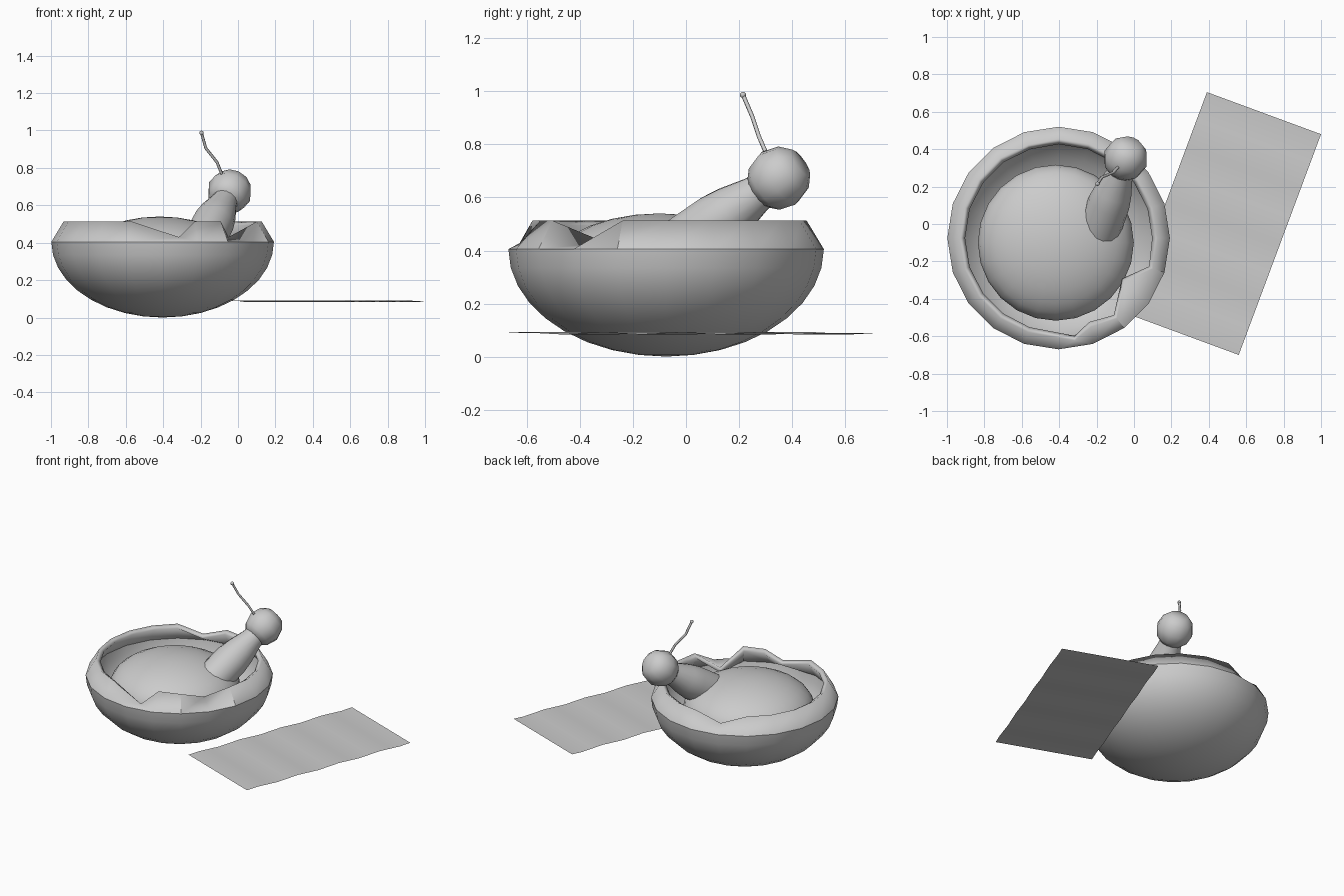
import bpy, bmesh
from math import sin, cos, pi, radians
from mathutils import Vector

if "Cube" in bpy.data.objects:
    bpy.data.objects.remove(bpy.data.objects["Cube"])


def make_object(name, bm, angle=35):
    bmesh.ops.recalc_face_normals(bm, faces=bm.faces)
    mesh = bpy.data.meshes.new(name)
    bm.to_mesh(mesh)
    bm.free()
    ob = bpy.data.objects.new(name, mesh)
    bpy.context.collection.objects.link(ob)
    bpy.ops.object.select_all(action='DESELECT')
    ob.select_set(True)
    bpy.context.view_layer.objects.active = ob
    bpy.ops.object.shade_smooth_by_angle(angle=radians(angle))
    return ob


def lathe(profile, n):
    """Revolve (radius, height) pairs about z; radius 0 makes a pole."""
    bm = bmesh.new()
    rings = []
    for r, z in profile:
        if r == 0:
            rings.append([bm.verts.new((0, 0, z))] * n)
        else:
            rings.append([bm.verts.new((r * cos(2 * pi * k / n), r * sin(2 * pi * k / n), z))
                          for k in range(n)])
    for a, b in zip(rings, rings[1:]):
        for k in range(n):
            j = (k + 1) % n
            corners = list(dict.fromkeys((a[k], a[j], b[j], b[k])))
            bm.faces.new(corners)
    return bm, rings


# bowl: half ellipsoid with an inward-leaning, chipped rim
SIDES = 20
profile = [(0, 0)] + [(0.595 * sin(radians(a)), 0.405 - 0.405 * cos(radians(a)))
                      for a in range(10, 91, 10)] + [(0.53, 0.513)]
bm, rings = lathe(profile, SIDES)
chips = {-2: (-33, 0.42, 0.43), -4: (-70, 0.505, 0.513),
         -5: (-81, 0.555, 0.43), 6: (108, 0.525, 0.455)}
for k, (deg, r, z) in chips.items():
    rings[-1][k].co = (r * cos(radians(deg)), r * sin(radians(deg)), z)
bowl = make_object("bowl", bm)
bowl.location = (-0.403, -0.075, 0)
wall = bowl.modifiers.new("wall", 'SOLIDIFY')
wall.thickness = 0.035
wall.offset = -1

# rounded filling inside the bowl
bm = bmesh.new()
bmesh.ops.create_uvsphere(bm, u_segments=24, v_segments=14, radius=1)
filling = make_object("filling", bm, 60)
filling.scale = (0.417, 0.417, 0.21)
filling.location = (-0.418, -0.1, 0.33)

# leaning handle with a faceted round knob
knob = Vector((-0.045, 0.35, 0.673))
axis = Vector((0.13, 0.35, 0.25)).normalized()
bm, _ = lathe([(0, -0.50), (0.115, -0.48), (0.112, -0.30), (0.10, -0.22),
               (0.075, -0.12), (0.07, -0.09)], 16)
handle = make_object("handle", bm)
bm, _ = lathe([(0, -0.10), (0.065, -0.10), (0.10, -0.065), (0.12, 0), (0.10, 0.065),
               (0.06, 0.104), (0, 0.108)], 12)
head = make_object("handle_knob", bm, 50)
for ob in (handle, head):
    ob.location = knob
    ob.rotation_euler = axis.to_track_quat('Z', 'Y').to_euler()

# thin bent stalk with a small tip
path = [(-0.08, 0.31, 0.75), (-0.112, 0.275, 0.83), (-0.172, 0.25, 0.905), (-0.195, 0.215, 0.987)]
curve = bpy.data.curves.new("stalk", 'CURVE')
curve.dimensions = '3D'
curve.bevel_depth = 0.008
curve.bevel_resolution = 1
curve.use_fill_caps = True
spline = curve.splines.new('POLY')
spline.points.add(len(path) - 1)
for p, co in zip(spline.points, path):
    p.co = (*co, 1)
bpy.context.collection.objects.link(bpy.data.objects.new("stalk", curve))
bm = bmesh.new()
bmesh.ops.create_uvsphere(bm, u_segments=8, v_segments=6, radius=0.012)
make_object("stalk_tip", bm, 60).location = path[-1]

# thin, gently rippled sheet beside the bowl
corner = Vector((-0.05, -0.475, 0.088))
across = Vector((0.61, -0.225, 0))
along = Vector((0.44, 1.18, 0))
STEPS = 16
bm = bmesh.new()
rows = []
for i in range(STEPS + 1):
    ripple = Vector((0, 0, 0.004 * sin(i / STEPS * 8 * pi)))
    rows.append([bm.verts.new(corner + along * (i / STEPS) + across * s + ripple) for s in (0, 1)])
for a, b in zip(rows, rows[1:]):
    bm.faces.new((a[0], a[1], b[1], b[0]))
make_object("sheet", bm)
